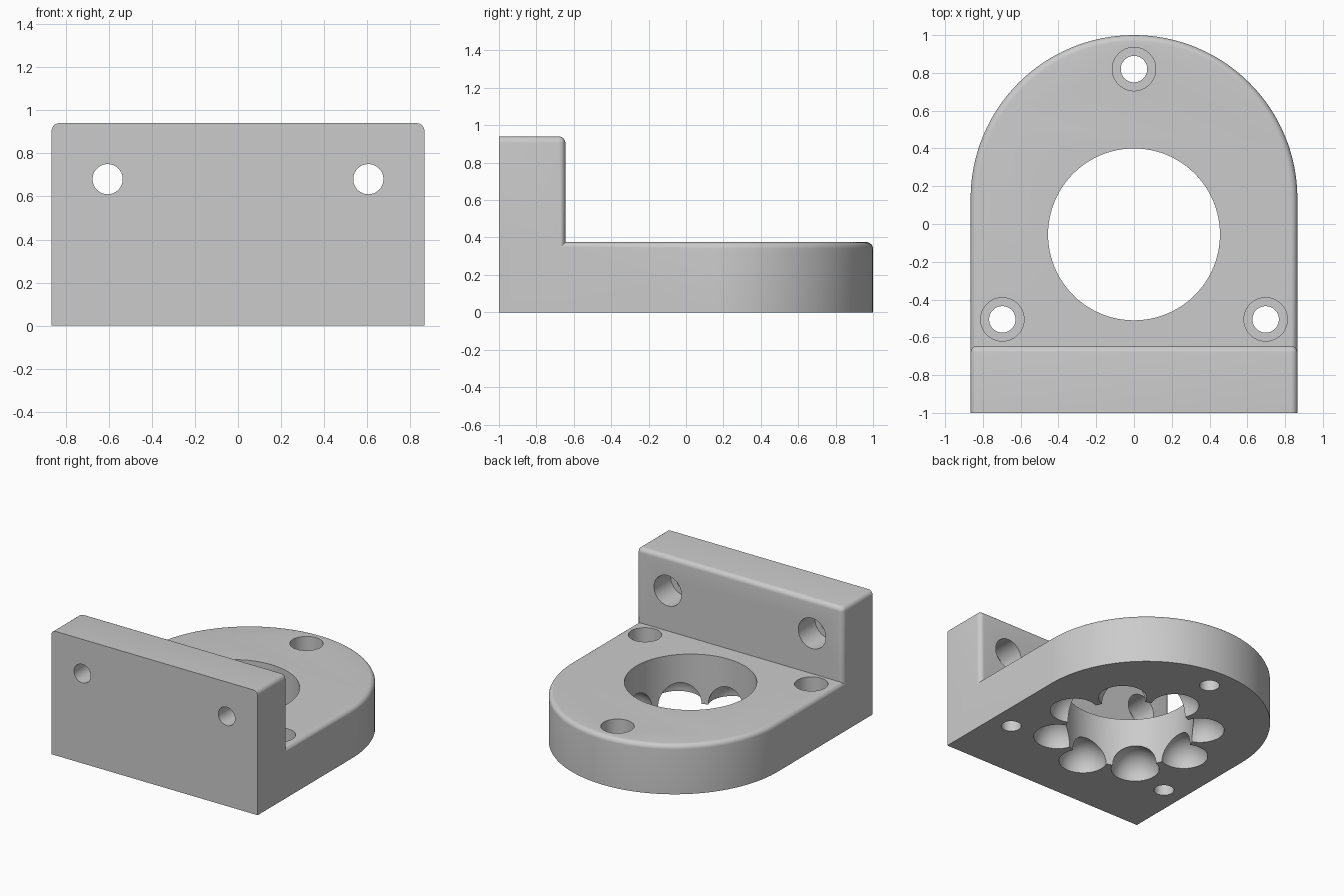
import bpy, bmesh, math
from mathutils import Matrix, Vector

old = bpy.data.objects.get("Cube")
if old:
    bpy.data.objects.remove(old, do_unlink=True)

HALF = 0.865          # half width
PLATE_TOP = 0.375
WALL_TOP = 0.94
WALL_BACK = -0.645
FILLET = 0.035
BORE_Y = -0.055

grey = bpy.data.materials.new("plain grey")
grey.use_nodes = True
grey.diffuse_color = (0.6, 0.6, 0.6, 1)
grey.node_tree.nodes["Principled BSDF"].inputs["Base Color"].default_value = (0.6, 0.6, 0.6, 1)


def to_object(name, bm):
    bmesh.ops.recalc_face_normals(bm, faces=bm.faces)
    mesh = bpy.data.meshes.new(name)
    bm.to_mesh(mesh)
    bm.free()
    mesh.materials.append(grey)
    ob = bpy.data.objects.new(name, mesh)
    bpy.context.collection.objects.link(ob)
    return ob


def rounded_prism(name, outline, height, pick):
    """Extrude an outline upwards and round the edges that pick() accepts."""
    bm = bmesh.new()
    base = bm.faces.new([bm.verts.new((x, y, 0)) for x, y in outline])
    top = bmesh.ops.extrude_face_region(bm, geom=[base], use_keep_orig=True)
    verts = [g for g in top["geom"] if isinstance(g, bmesh.types.BMVert)]
    bmesh.ops.translate(bm, verts=verts, vec=(0, 0, height))
    bmesh.ops.recalc_face_normals(bm, faces=bm.faces)
    edges = [e for e in bm.edges if pick(*[v.co for v in e.verts])]
    bmesh.ops.bevel(bm, geom=edges, offset=FILLET, segments=6, profile=0.5, affect='EDGES')
    return to_object(name, bm)


def add_cylinder(bm, start, end, radius, sides=64):
    start, end = Vector(start), Vector(end)
    axis = end - start
    turn = axis.to_track_quat('Z', 'Y').to_matrix().to_4x4()
    bmesh.ops.create_cone(bm, cap_ends=True, segments=sides, radius1=radius, radius2=radius,
                          depth=axis.length, matrix=Matrix.Translation((start + end) / 2) @ turn)


def combine(target, other, operation):
    mod = target.modifiers.new(other.name, 'BOOLEAN')
    mod.operation = operation
    mod.solver = 'EXACT'
    mod.object = other
    bpy.context.view_layer.objects.active = target
    bpy.ops.object.modifier_apply(modifier=mod.name)
    bpy.data.objects.remove(other, do_unlink=True)


# Base plate: straight sides with a round back end
arc_y = 1 - HALF
outline = [(-HALF, -1), (HALF, -1)]
for i in range(65):
    a = math.pi * i / 64
    outline.append((HALF * math.cos(a), arc_y + HALF * math.sin(a)))
bracket = rounded_prism("flange_bracket", outline, PLATE_TOP,
                        lambda a, b: min(a.z, b.z) > 0.1 and max(a.y, b.y) > -0.99)

# Upright wall: rounded on top ends, top back edge and vertical back edges
wall_outline = [(-HALF, -1), (HALF, -1), (HALF, WALL_BACK), (-HALF, WALL_BACK)]
wall = rounded_prism("upright_wall", wall_outline, WALL_TOP,
                     lambda a, b: max(a.z, b.z) > 0.1 and max(a.y, b.y) > -0.99)
combine(bracket, wall, 'UNION')

# Centre bore, screw holes and their counterbores
holes, counterbores = bmesh.new(), bmesh.new()
add_cylinder(holes, (0, BORE_Y, -0.2), (0, BORE_Y, 0.6), 0.455, 96)
for x, y in ((0, 0.82), (-0.697, -0.505), (0.697, -0.505)):
    add_cylinder(holes, (x, y, -0.2), (x, y, 0.6), 0.07)
    add_cylinder(counterbores, (x, y, 0.175), (x, y, 0.6), 0.115)
for x in (-0.605, 0.605):
    add_cylinder(holes, (x, -1.2, 0.68), (x, -0.5, 0.68), 0.07)
    add_cylinder(counterbores, (x, -0.845, 0.68), (x, -0.5, 0.68), 0.115)

# Ring of ball pockets in the underside
pockets = bmesh.new()
for i in range(8):
    a = math.tau * i / 8
    spot = (0.5 * math.cos(a), BORE_Y + 0.5 * math.sin(a), 0)
    bmesh.ops.create_uvsphere(pockets, u_segments=40, v_segments=24, radius=0.168,
                              matrix=Matrix.Translation(spot))

for name, bm in (("hole_cutter", holes), ("counterbore_cutter", counterbores),
                 ("pocket_cutter", pockets)):
    combine(bracket, to_object(name, bm), 'DIFFERENCE')

# Smooth curved faces, keep hard edges
bpy.ops.object.select_all(action='DESELECT')
bracket.select_set(True)
bpy.context.view_layer.objects.active = bracket
bpy.ops.object.shade_smooth_by_angle(angle=math.radians(30))
